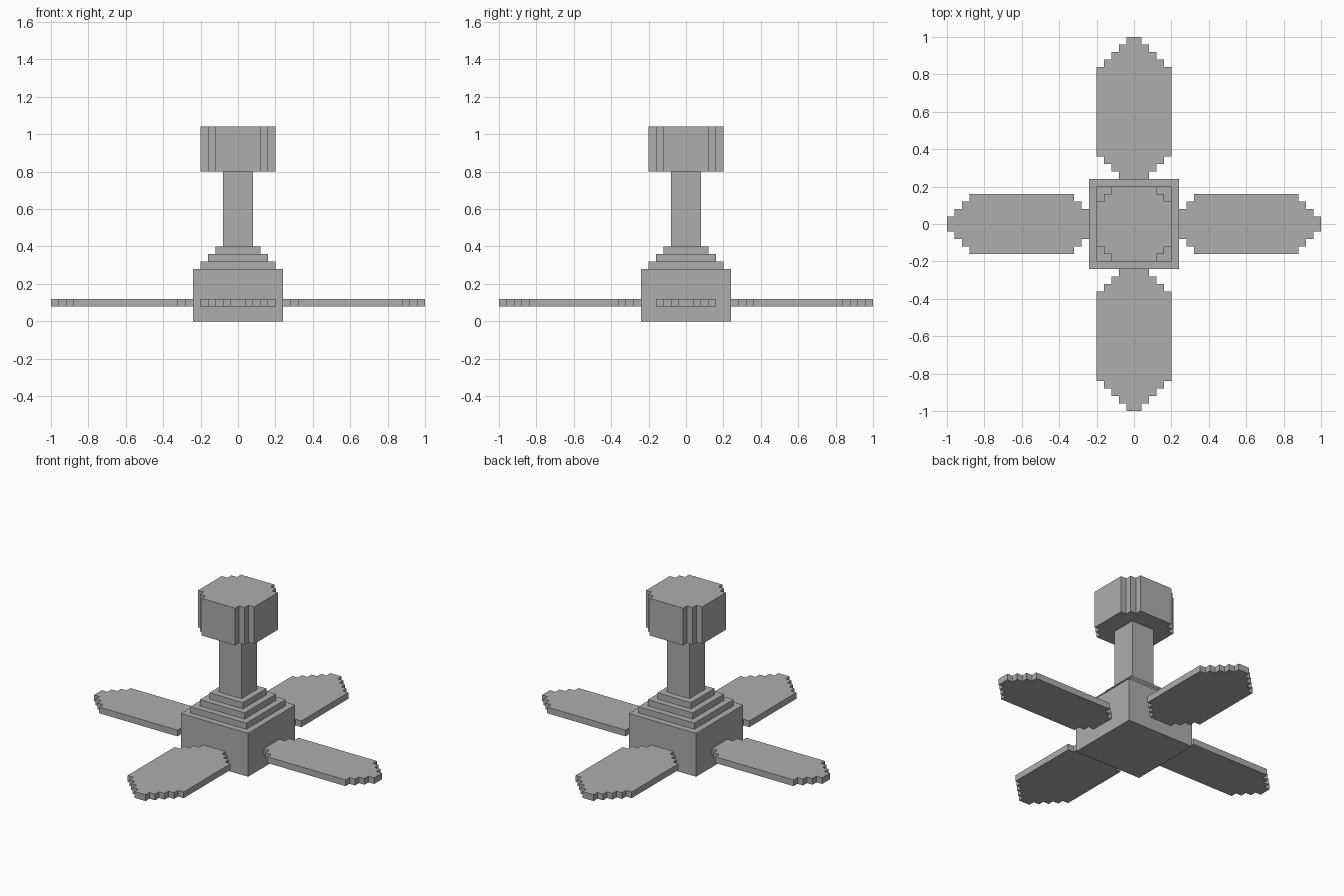
import bpy
import bmesh
from math import pi
from mathutils import Matrix

U = 0.04  # size of one stair step

cube = bpy.data.objects.get("Cube")
if cube:
    bpy.data.objects.remove(cube, do_unlink=True)

grey = bpy.data.materials.new("plain_grey")
grey.use_nodes = True
colour = (0.42, 0.42, 0.42, 1)
grey.diffuse_color = colour
grey.node_tree.nodes["Principled BSDF"].inputs["Base Color"].default_value = colour


def prism(name, outline, bottom, top, turn=0.0):
    """Extrude a flat outline, given in steps, between two heights."""
    bm = bmesh.new()
    face = bm.faces.new([bm.verts.new((x * U, y * U, bottom * U)) for x, y in outline])
    raised = bmesh.ops.extrude_face_region(bm, geom=[face])["geom"]
    bmesh.ops.translate(bm, vec=(0, 0, (top - bottom) * U),
                        verts=[v for v in raised if isinstance(v, bmesh.types.BMVert)])
    bmesh.ops.rotate(bm, verts=bm.verts, cent=(0, 0, 0), matrix=Matrix.Rotation(turn, 3, "Z"))
    bmesh.ops.recalc_face_normals(bm, faces=bm.faces)
    mesh = bpy.data.meshes.new(name)
    bm.to_mesh(mesh)
    bm.free()
    mesh.materials.append(grey)
    obj = bpy.data.objects.new(name, mesh)
    bpy.context.collection.objects.link(obj)
    return obj


def square(half):
    return [(-half, -half), (half, -half), (half, half), (-half, half)]


def stepped(rows):
    """Mirrored staircase outline from (start, end, half width) rows along x."""
    side = [p for start, end, half in rows for p in ((start, half), (end, half))]
    return [(x, -y) for x, y in side] + side[::-1]


def blade_rows(half):
    """Narrow root, widening by one step per row, then tapering to the tip."""
    root = [(4 + w, 5 + w, w) for w in range(2, half)]
    tip = [(25 - w, 26 - w, w) for w in range(half - 1, 0, -1)]
    return root + [(4 + half, 26 - half, half)] + tip


# Base block, stepped plinth and post
prism("base_block", square(6), 0, 7)
for i, half in enumerate((5, 4, 3)):
    prism(f"plinth_step_{i + 1}", square(half), 7 + i, 8 + i)
prism("post", square(2), 10, 20)

# Head with notched corners
prism("head", stepped([(-5, -4, 3), (-4, -3, 4), (-3, 3, 5), (3, 4, 4), (4, 5, 3)]), 20, 26)

# Four flat blades, the front and back pair wider
for i, (name, half) in enumerate((("left_blade", 4), ("back_blade", 5),
                                  ("right_blade", 4), ("front_blade", 5))):
    prism(name, stepped(blade_rows(half)), 2, 3, i * pi / 2)
